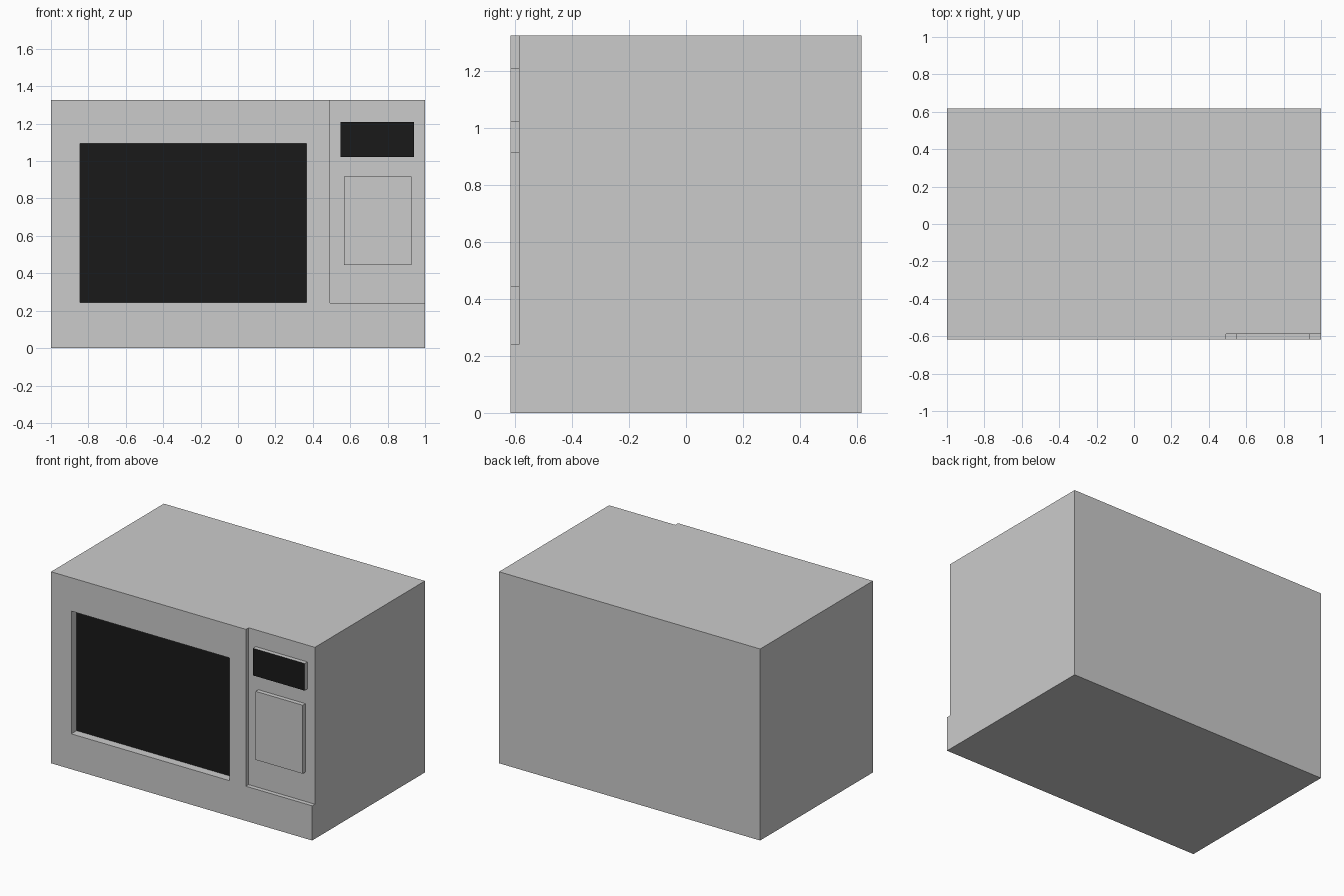
import bpy, bmesh
from mathutils import Vector

if "Cube" in bpy.data.objects:
    bpy.data.objects.remove(bpy.data.objects["Cube"])

FRONT, BACK, TOP = -0.617, 0.617, 1.326
PANEL_Y = FRONT + 0.03      # floor of the control panel recess
GLASS_Y = FRONT + 0.058     # floor of the door window recess

black = bpy.data.materials.new("black_glass")
black.diffuse_color = (0.01, 0.01, 0.01, 1)
black.use_nodes = True
black.node_tree.nodes["Principled BSDF"].inputs["Base Color"].default_value = black.diffuse_color
grey = bpy.data.materials.new("grey_casing")
grey.diffuse_color = (0.8, 0.8, 0.8, 1)
grey.use_nodes = True
grey.node_tree.nodes["Principled BSDF"].inputs["Base Color"].default_value = grey.diffuse_color


def box(name, lo, hi, open_back=False):
    lo, hi = Vector(lo), Vector(hi)
    bm = bmesh.new()
    bmesh.ops.create_cube(bm, size=1)
    for v in bm.verts:
        v.co = (lo + hi) / 2 + v.co * (hi - lo)
    if open_back:
        back = [f for f in bm.faces if f.normal.y > 0.9]
        bmesh.ops.delete(bm, geom=back, context='FACES')
    mesh = bpy.data.meshes.new(name)
    bm.to_mesh(mesh)
    bm.free()
    obj = bpy.data.objects.new(name, mesh)
    bpy.context.collection.objects.link(obj)
    return obj


def cut(target, lo, hi):
    cutter = box("cutter", lo, hi)
    cutter.hide_render = True
    mod = target.modifiers.new("cut", 'BOOLEAN')
    mod.operation, mod.solver, mod.object = 'DIFFERENCE', 'EXACT', cutter
    bpy.context.view_layer.objects.active = target
    bpy.ops.object.modifier_apply(modifier=mod.name)
    bpy.data.objects.remove(cutter)


def blacken_front(obj, y):
    obj.data.materials.clear()
    obj.data.materials.append(grey)
    obj.data.materials.append(black)
    for p in obj.data.polygons:
        p.material_index = int(p.normal.y < -0.9 and abs(p.center.y - y) < 0.002)


# Casing with recessed window and a control panel step open at top and right
casing = box("casing", (-1, FRONT, 0), (1, BACK, TOP))
cut(casing, (-0.845, FRONT - 0.1, 0.245), (0.367, GLASS_Y, 1.095))
cut(casing, (0.493, FRONT - 0.1, 0.24), (1.1, PANEL_Y, TOP + 0.1))
blacken_front(casing, GLASS_Y)

# Raised display and keypad on the control panel
display = box("display", (0.547, FRONT, 1.022), (0.942, PANEL_Y, 1.21), True)
blacken_front(display, FRONT)
box("keypad", (0.567, FRONT, 0.443), (0.928, PANEL_Y, 0.917), True)
